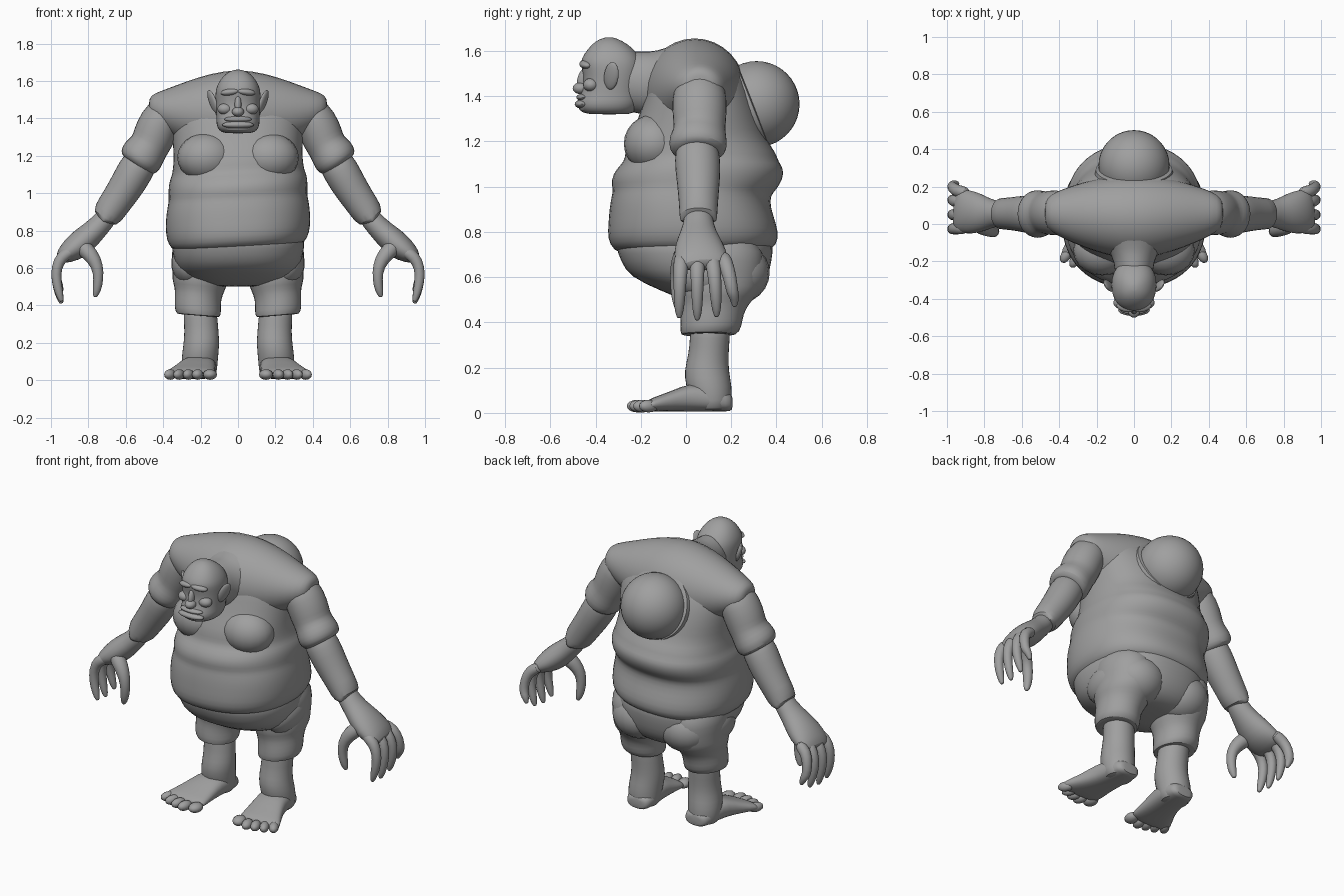
import bpy, bmesh, math
from mathutils import Vector, Matrix

skin = bpy.data.materials.new("grey_clay")
skin.diffuse_color = (0.35, 0.35, 0.35, 1)


def finish(name, bm, mirror=False, subsurf=0, angle=50):
    bmesh.ops.recalc_face_normals(bm, faces=bm.faces)
    me = bpy.data.meshes.new(name)
    bm.to_mesh(me)
    bm.free()
    ob = bpy.data.objects.new(name, me)
    bpy.context.collection.objects.link(ob)
    me.materials.append(skin)
    if mirror:
        ob.modifiers.new("mirror", 'MIRROR').use_mirror_merge = False
    if subsurf:
        m = ob.modifiers.new("smooth", 'SUBSURF')
        m.levels = m.render_levels = subsurf
    bpy.ops.object.select_all(action='DESELECT')
    ob.select_set(True)
    bpy.context.view_layer.objects.active = ob
    bpy.ops.object.shade_smooth_by_angle(angle=math.radians(angle))
    return ob


def loft(name, rows, ref, axis=None, power=2.0, seg=16, tilt=0, **kw):
    """Rows are (x, y, z, half size along ref, half size across)."""
    bm = bmesh.new()
    pts = [Vector(r[:3]) for r in rows]
    rings = []
    for i, r in enumerate(rows):
        t = Vector(axis) if axis else pts[min(i + 1, len(pts) - 1)] - pts[max(i - 1, 0)]
        t.normalize()
        u = Vector(ref)
        u = (u - t * u.dot(t)).normalized()
        v = t.cross(u)
        ring = []
        for k in range(seg):
            a = 2 * math.pi * k / seg
            c, s = math.cos(a), math.sin(a)
            p = pts[i] + u * math.copysign(abs(c) ** (2 / power), c) * r[3] \
                + v * math.copysign(abs(s) ** (2 / power), s) * r[4]
            p.z += tilt * p.x
            ring.append(bm.verts.new(p))
        rings.append(ring)
    for a, b in zip(rings, rings[1:]):
        for k in range(seg):
            bm.faces.new((a[k], a[(k + 1) % seg], b[(k + 1) % seg], b[k]))
    for ring in (rings[0], rings[-1]):
        mid = bm.verts.new(sum((q.co for q in ring), Vector()) / seg)
        for k in range(seg):
            bm.faces.new((ring[k], ring[(k + 1) % seg], mid))
    return finish(name, bm, **kw)


def ball(name, loc, size, rot=(0, 0, 0), seg=20, **kw):
    bm = bmesh.new()
    bmesh.ops.create_uvsphere(bm, u_segments=seg, v_segments=seg // 2 + 2, radius=1)
    turn = Matrix.Rotation(rot[2], 4, 'Z') @ Matrix.Rotation(rot[1], 4, 'Y') @ Matrix.Rotation(rot[0], 4, 'X')
    bm.transform(Matrix.Translation(loc) @ turn @ Matrix.Diagonal((*size, 1)))
    return finish(name, bm, **kw)


def stack(rows):
    """Turn (z, half width, front y, back y) into loft rows."""
    return [(0, (f + b) / 2, z, w, (b - f) / 2) for z, w, f, b in rows]


X, Y, Z = (1, 0, 0), (0, 1, 0), (0, 0, 1)

# torso: shirt with stacked rolls of fat
loft("shirt", stack([
    (.70, .32, -.27, .32), (.72, .36, -.325, .385), (.77, .385, -.35, .415), (.84, .39, -.345, .40),
    (.91, .385, -.34, .375), (.96, .375, -.33, .375), (.985, .372, -.325, .40), (1.03, .375, -.335, .43),
    (1.08, .37, -.31, .435), (1.11, .355, -.275, .41), (1.15, .35, -.27, .40), (1.2, .345, -.26, .36),
    (1.28, .35, -.22, .34), (1.37, .355, -.19, .31), (1.46, .35, -.16, .27), (1.54, .27, -.11, .22),
    (1.6, .15, -.05, .15)]), X, Z, 2.3, 28, tilt=.05, subsurf=1)
# hanging under-belly cloth and seat
loft("underbelly_cloth", stack([
    (.50, .17, -.02, .27), (.54, .27, -.11, .33), (.60, .33, -.25, .365), (.67, .35, -.29, .38),
    (.74, .36, -.315, .39), (.80, .34, -.30, .37)]), X, Z, 2.3, 28, subsurf=1)
ball("chest_fat", (.17, -.14, 1.19), (.155, .135, .13), mirror=True)
ball("seat_fat", (.16, .22, .62), (.16, .15, .14), mirror=True)

# hunched shoulders
sh = [(.475, .06, 1.46, .06, .05), (.45, .06, 1.45, .10, .085), (.38, .055, 1.44, .135, .12),
      (.28, .05, 1.43, .175, .17), (.15, .045, 1.42, .215, .225)]
loft("shoulders", [(-x, y, z, a, b) for x, y, z, a, b in sh] + [(0, .035, 1.42, .24, .25)] + sh[::-1],
     Y, X, subsurf=1)
# thick neck reaching forward
loft("neck", [(0, .06, 1.47, .26, .18), (0, -.05, 1.46, .21, .175), (0, -.13, 1.45, .145, .15),
              (0, -.20, 1.46, .105, .14), (0, -.30, 1.47, .105, .135)], X, Y, subsurf=1)

# head
loft("head", stack([
    (1.32, .075, -.44, -.24), (1.335, .105, -.475, -.22), (1.37, .118, -.485, -.2), (1.40, .115, -.47, -.2),
    (1.44, .118, -.455, -.2), (1.50, .122, -.455, -.19), (1.54, .122, -.468, -.19), (1.57, .115, -.462, -.2),
    (1.61, .095, -.435, -.23), (1.645, .06, -.40, -.28), (1.66, .02, -.36, -.32)]), X, Z, 2.2, 20, subsurf=1)
ball("nose", (0, -.465, 1.435), (.032, .036, .026))
ball("nose_bridge", (0, -.455, 1.475), (.018, .025, .05), (-.25, 0, 0))
ball("brow", (.045, -.445, 1.54), (.05, .025, .018), (0, .12, .25), mirror=True)
ball("cheek", (.07, -.42, 1.45), (.04, .035, .03), mirror=True)
ball("upper_lip", (0, -.455, 1.395), (.075, .03, .016))
ball("lower_lip", (0, -.46, 1.365), (.085, .032, .02))
ball("ear", (.135, -.33, 1.49), (.014, .035, .065), (-.3, .25, -.5), mirror=True)

# round shell on the back, with its collar
n = Vector((0, .93, .37))
collar = [(Vector((0, .295, 1.37)) + n * d, r) for d, r in ((-.16, .2), (-.05, .215), (-.005, .205), (0, .19))]
loft("shell_collar", [(*c, r, r) for c, r in collar], X, tuple(n), seg=32)
ball("shell", (0, .312, 1.365), (.19, .19, .19), seg=36)

# arms
loft("upper_sleeve", [(.36, .06, 1.46, .11, .10), (.42, .06, 1.38, .125, .115), (.455, .06, 1.29, .12, .115),
                      (.475, .06, 1.25, .115, .105), (.51, .055, 1.205, .132, .122), (.53, .05, 1.165, .13, .115),
                      (.545, .05, 1.145, .10, .09)], Y, mirror=True, subsurf=1)
loft("forearm_sleeve", [(.50, .05, 1.20, .09, .09), (.55, .05, 1.12, .105, .10), (.60, .055, 1.03, .098, .094),
                        (.67, .055, .93, .088, .085), (.715, .055, .86, .085, .083), (.725, .055, .845, .08, .078),
                        (.715, .055, .86, .06, .06)], Y, mirror=True, subsurf=1)
loft("palm", [(.68, .055, .90, .062, .058), (.745, .055, .82, .07, .06), (.80, .055, .77, .095, .07),
              (.86, .06, .715, .118, .075), (.92, .07, .675, .12, .055), (.955, .075, .65, .10, .03)],
     Y, mirror=True, subsurf=1)
for i, (y, dy, tip) in enumerate([(-.02, -.01, .42), (.05, 0, .41), (.115, .02, .425), (.165, .05, .47)]):
    loft("finger_%d" % (i + 1), [(.89, y, .69, .034, .034), (.945, y + dy * .2, .66, .036, .036),
                                 (.972, y + dy * .6, .60, .031, .03), (.972, y + dy * .8, .53, .028, .028),
                                 (.955, y + dy, tip + .04, .023, .023), (.943, y + dy, tip, .012, .012)],
         Y, seg=10, mirror=True, subsurf=1)
loft("thumb", [(.84, 0, .72, .05, .05), (.785, -.025, .67, .045, .045), (.75, -.04, .61, .034, .034),
               (.745, -.04, .54, .03, .028), (.755, -.035, .48, .025, .025), (.765, -.03, .445, .012, .012)],
     Y, seg=10, mirror=True, subsurf=1)

# legs: baggy trousers, calves
loft("trouser_leg", [(.21, .09, .33, .09, .10), (.212, .10, .325, .12, .125), (.215, .11, .36, .128, .14),
                     (.215, .115, .42, .125, .14), (.205, .13, .47, .135, .155), (.205, .14, .51, .152, .185),
                     (.20, .15, .56, .15, .19), (.20, .15, .64, .16, .20), (.20, .14, .75, .15, .20)],
     X, Z, mirror=True, tilt=.08, subsurf=1)
ball("hip_fold", (.27, .10, .61), (.085, .16, .11), (0, .3, 0), mirror=True)
loft("calf", [(.205, .11, .01, .085, .085), (.205, .115, .05, .095, .09), (.205, .10, .12, .10, .105),
              (.195, .09, .19, .098, .10), (.195, .10, .26, .093, .09), (.20, .105, .33, .092, .09),
              (.205, .11, .40, .09, .09)], X, Z, mirror=True, subsurf=1)
# feet turned outward, with toes
loft("foot", [(.20, .205, .045, .06, .035), (.20, .185, .05, .08, .045), (.205, .10, .065, .095, .06),
              (.215, .02, .07, .098, .065), (.235, -.07, .05, .115, .045), (.255, -.14, .038, .135, .033),
              (.26, -.18, .03, .135, .022)], X, Y, 2.6, mirror=True, subsurf=1)
for i, (x, y, r) in enumerate([(.15, -.20, .038), (.215, -.215, .03), (.265, -.205, .028),
                               (.315, -.19, .027), (.362, -.165, .028)]):
    ball("toe_%d" % (i + 1), (x, y, .03), (r, .048, .028), (0, 0, .12 + .1 * i), 12, mirror=True)
